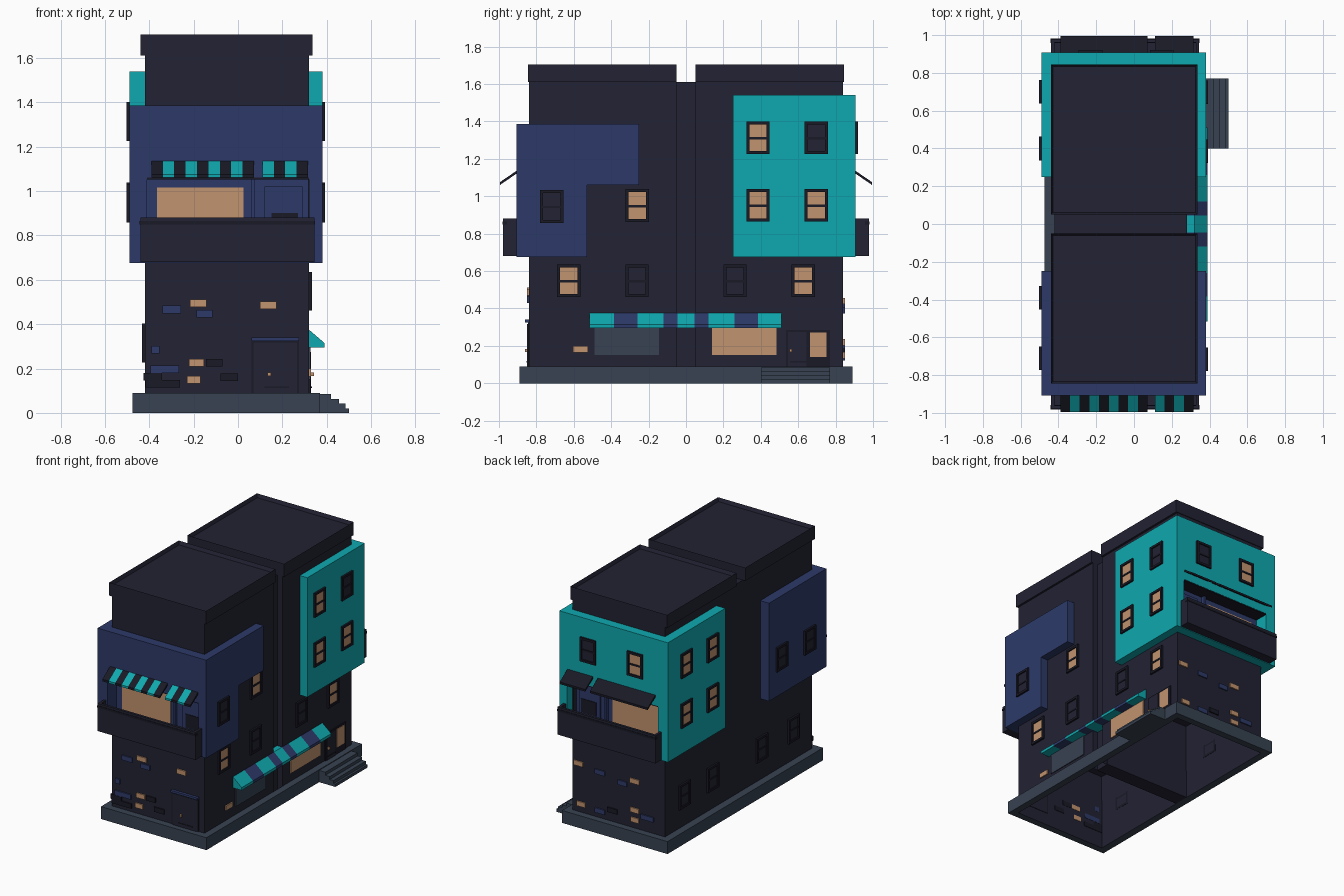
import bpy, bmesh

if "Cube" in bpy.data.objects:
    bpy.data.objects.remove(bpy.data.objects["Cube"])

def material(name, hexcol):
    m = bpy.data.materials.new(name)
    rgb = [int(hexcol[i:i + 2], 16) / 255 for i in (0, 2, 4)]
    lin = [c / 12.92 if c <= 0.04045 else ((c + 0.055) / 1.055) ** 2.4 for c in rgb]
    m.diffuse_color = (*lin, 1)
    m.use_nodes = True
    m.node_tree.nodes["Principled BSDF"].inputs["Base Color"].default_value = m.diffuse_color
    return m

MATS = [material(*a) for a in (("dark_wall", "222233"), ("black_trim", "191926"), ("navy", "2D3A69"),
                               ("teal", "0FA9AF"), ("warm_light", "C2936E"), ("slate", "374251"))]
WALL, TRIM, NAVY, TEAL, LIGHT, SLATE = range(6)

def place(face, plane, u, d, z):
    """u runs along the wall, d is the distance out from the wall plane"""
    c = plane + (d if face[0] == "+" else -d)
    return (c, u, z) if face[1] == "x" else (u, c, z)

def prism(face, plane, u0, u1, profile, mat):
    """(depth, z) profile extruded along a wall"""
    return [[place(face, plane, u, d, z) for d, z in profile] for u in (u0, u1)], mat

def plate(face, plane, u0, u1, z0, z1, d1, mat, d0=-0.005):
    return prism(face, plane, u0, u1, [(d0, z0), (d1, z0), (d1, z1), (d0, z1)], mat)

def block(x0, x1, y0, y1, z0, z1, mat):
    return prism("+x", 0, y0, y1, [(x0, z0), (x1, z0), (x1, z1), (x0, z1)], mat)

def make(name, parts):
    bm = bmesh.new()
    for (a, b), mat in parts:
        va, vb = [bm.verts.new(p) for p in a], [bm.verts.new(p) for p in b]
        n = len(va)
        fs = [bm.faces.new(va), bm.faces.new(vb[::-1])]
        fs += [bm.faces.new((va[i], vb[i], vb[(i + 1) % n], va[(i + 1) % n])) for i in range(n)]
        for f in fs:
            f.material_index = mat
    bmesh.ops.recalc_face_normals(bm, faces=bm.faces[:])
    me = bpy.data.meshes.new(name)
    bm.to_mesh(me)
    bm.free()
    for m in MATS:
        me.materials.append(m)
    ob = bpy.data.objects.new(name, me)
    bpy.context.collection.objects.link(ob)
    return ob

def inset_push(ob, up, thick, dz):
    """hollow the top or bottom face, leaving a rim"""
    bm = bmesh.new()
    bm.from_mesh(ob.data)
    bm.faces.ensure_lookup_table()
    f = [f for f in bm.faces if f.normal.z * up > 0.9]
    bmesh.ops.inset_region(bm, faces=f, thickness=thick)
    bmesh.ops.translate(bm, verts=f[0].verts[:], vec=(0, 0, dz))
    bm.to_mesh(ob.data)
    bm.free()

def cut(ob, *dims):
    c = make("cutter", [block(*dims, ob.data.polygons[0].material_index)])
    c.hide_render = True
    mod = ob.modifiers.new("cut", "BOOLEAN")
    mod.operation, mod.solver, mod.object = "DIFFERENCE", "EXACT", c
    bpy.context.view_layer.objects.active = ob
    bpy.ops.object.modifier_apply(modifier=mod.name)
    bpy.data.objects.remove(c)

def window(name, face, plane, u, z, lit):
    w, h, t = 0.0625, 0.0875, 0.016
    p = [plate(face, plane, u - w, u + w, z + h - t, z + h, 0.013, TRIM),
         plate(face, plane, u - w, u + w, z - h, z - h + t, 0.013, TRIM),
         plate(face, plane, u - w, u - w + t, z - h + t, z + h - t, 0.013, TRIM),
         plate(face, plane, u + w - t, u + w, z - h + t, z + h - t, 0.013, TRIM),
         plate(face, plane, u - w + t, u + w - t, z - 0.009, z + 0.003, 0.009, TRIM),
         plate(face, plane, u - w + t, u + w - t, z - h + t, z + h - t, 0.004, LIGHT if lit else WALL)]
    make(name, p)

# base plinth as an open ring, plus entrance steps
make("base_plinth", [block(-0.475, -0.42, -0.89, 0.89, 0, 0.09, SLATE), block(0.32, 0.37, -0.89, 0.89, 0, 0.09, SLATE),
                     block(-0.42, 0.32, -0.89, -0.84, 0, 0.09, SLATE), block(-0.42, 0.32, 0.84, 0.89, 0, 0.09, SLATE)])
make("entrance_steps", [block(0.365, x, 0.40, 0.77, 0, z, SLATE)
                        for x, z in ((0.42, 0.085), (0.455, 0.063), (0.485, 0.042), (0.5, 0.02))])

# two house blocks with roof parapets, joined by a narrow connector
for s, tag in ((-1, "front"), (1, "back")):
    y0, y1 = sorted((s * 0.05, s * 0.84))
    body = make(tag + "_house_block", [block(-0.42, 0.32, y0, y1, 0.0, 1.615, WALL)])
    inset_push(body, -1, 0.012, 0.55)
    r0, r1 = sorted((s * 0.74, s * 0.95))
    cut(body, -0.415, 0.315, *sorted((s * 0.78, s * 0.95)), 0.685, 1.07)
    roof = make(tag + "_roof_parapet", [block(-0.44, 0.335, *sorted((s * 0.05, s * 0.845)), 1.61, 1.705, WALL)])
    inset_push(roof, 1, 0.015, -0.025)

    # projecting upper bay with a loggia recess
    col, top = (NAVY, 1.385) if s < 0 else (TEAL, 1.54)
    bay = make(tag + "_bay", [block(-0.49, 0.38, *sorted((s * 0.25, s * 0.907)), 0.675, top, col)])
    cut(bay, -0.41, 0.32, *sorted((s * 0.80, s * 0.95)), 0.69, 1.06)
    if s < 0:
        cut(bay, 0.30, 0.45, -0.53, -0.2, 0.6, 1.06)
    f = "-y" if s < 0 else "+y"
    pl = s * 0.80
    make(tag + "_loggia", [plate(f, pl, -0.41, 0.32, 0.69, 1.06, 0.004, NAVY),
                           plate(f, pl, -0.41, 0.32, 1.053, 1.06, 0.105, TRIM),
                           plate(f, pl, -0.365, 0.025, 0.76, 1.015, 0.008, LIGHT),
                           plate(f, pl, 0.06, 0.075, 0.69, 1.055, 0.03, NAVY),
                           plate(f, pl, 0.12, 0.29, 0.69, 1.02, 0.012, NAVY),
                           plate(f, pl, 0.15, 0.27, 0.80, 0.90, 0.016, TRIM)])
    # balcony
    pl = s * 0.90
    make(tag + "_balcony", [plate(f, pl, -0.44, 0.345, 0.68, 0.695, 0.078, WALL),
                            plate(f, pl, -0.44, 0.345, 0.695, 0.88, 0.078, WALL, 0.06),
                            plate(f, pl, -0.44, -0.422, 0.695, 0.88, 0.06, WALL),
                            plate(f, pl, 0.327, 0.345, 0.695, 0.88, 0.06, WALL),
                            plate(f, pl, -0.443, 0.348, 0.85, 0.865, 0.081, TRIM, 0.057)])
    # two small awnings above the balcony, striped at the front
    prof = [(0, 1.14), (0.095, 1.075), (0.095, 1.06), (0, 1.125)]
    for label, u0, n, odd in (("wide", -0.39, 9, 1), ("narrow", 0.11, 4, 0)):
        make(f"{tag}_{label}_awning", [prism(f, pl, u0 + i * 0.0513, u0 + (i + 1) * 0.0513, prof,
                                             TEAL if s < 0 and i % 2 == odd else TRIM) for i in range(n)])
make("connector", [block(-0.42, 0.28, -0.055, 0.055, 0, 1.61, WALL)])

# windows: wall face, plane, position along wall, height, lit
for i, w in enumerate((
        ("+x", 0.38, 0.385, 1.313, 1), ("+x", 0.38, 0.697, 1.313, 0), ("+x", 0.38, 0.385, 0.952, 1),
        ("+x", 0.38, 0.697, 0.952, 1), ("+x", 0.38, -0.717, 0.945, 0), ("+x", 0.32, -0.26, 0.95, 1),
        ("+x", 0.32, -0.626, 0.548, 1), ("+x", 0.32, -0.262, 0.548, 0), ("+x", 0.32, 0.262, 0.548, 0),
        ("+x", 0.32, 0.626, 0.548, 1), ("-x", -0.49, 0.4, 1.313, 1), ("-x", -0.49, 0.7, 1.313, 1),
        ("-x", -0.49, 0.4, 0.952, 1), ("-x", -0.49, 0.7, 0.952, 1), ("-x", -0.49, -0.39, 0.945, 0),
        ("-x", -0.49, -0.71, 0.945, 0), ("-x", -0.42, 0.626, 0.315, 0), ("-x", -0.42, 0.3, 0.315, 0),
        ("-x", -0.42, -0.262, 0.315, 0), ("-x", -0.42, -0.626, 0.315, 0),
        ("+y", 0.907, -0.23, 1.313, 1), ("+y", 0.907, 0.147, 1.313, 0))):
    window(f"window_{i + 1}", *w)

# shop front: display windows, entrance door and striped awning
make("shop_windows", [plate("+x", 0.32, -0.49, -0.145, 0.15, 0.30, 0.006, SLATE),
                      plate("+x", 0.32, 0.14, 0.485, 0.15, 0.30, 0.006, LIGHT)])
make("shop_door", [plate("+x", 0.32, 0.535, 0.77, 0.09, 0.285, 0.006, TRIM),
                   plate("+x", 0.32, 0.545, 0.645, 0.09, 0.275, 0.010, WALL),
                   plate("+x", 0.32, 0.555, 0.645, 0.112, 0.118, 0.013, TRIM),
                   plate("+x", 0.32, 0.662, 0.75, 0.14, 0.272, 0.010, LIGHT),
                   plate("+x", 0.32, 0.553, 0.568, 0.167, 0.183, 0.022, LIGHT)])
ys = [-0.515, -0.385, -0.26, -0.12, -0.045, 0.045, 0.12, 0.26, 0.385, 0.51]
make("shop_awning", [prism("+x", 0.32, a, b, [(-0.04, 0.295), (0.07, 0.295), (0.07, 0.315), (0, 0.375), (-0.04, 0.375)],
                           NAVY if i % 2 else TEAL) for i, (a, b) in enumerate(zip(ys, ys[1:]))])

# front door with lintel and knob
make("front_door", [plate("-y", -0.84, 0.06, 0.275, 0.09, 0.325, 0.006, TRIM),
                    plate("-y", -0.84, 0.07, 0.265, 0.09, 0.318, 0.010, WALL),
                    plate("-y", -0.84, 0.12, 0.23, 0.112, 0.118, 0.013, TRIM),
                    plate("-y", -0.84, 0.06, 0.275, 0.325, 0.34, 0.02, NAVY),
                    plate("-y", -0.84, 0.133, 0.148, 0.167, 0.183, 0.022, LIGHT)])

# loose accent bricks: centre along wall, height, half width, colour
front = [(-0.18, 0.495, 0.037, LIGHT), (0.137, 0.485, 0.037, LIGHT), (-0.187, 0.225, 0.034, LIGHT),
         (-0.2, 0.15, 0.03, LIGHT), (-0.298, 0.466, 0.042, NAVY), (-0.15, 0.447, 0.036, NAVY),
         (-0.372, 0.284, 0.018, NAVY), (-0.33, 0.197, 0.064, NAVY), (-0.107, 0.225, 0.037, TRIM),
         (-0.04, 0.16, 0.04, TRIM), (-0.34, 0.132, 0.078, TRIM), (-0.385, 0.162, 0.042, TRIM)]
back = [(0.27, 0.44, 0.037, LIGHT), (-0.18, 0.43, 0.037, LIGHT), (0.25, 0.15, 0.034, LIGHT),
        (-0.18, 0.22, 0.034, LIGHT), (-0.18, 0.15, 0.032, LIGHT), (0.1, 0.42, 0.04, NAVY),
        (-0.08, 0.39, 0.036, NAVY), (0.1, 0.14, 0.04, NAVY), (-0.28, 0.19, 0.05, NAVY), (0.0, 0.17, 0.04, TRIM)]
for name, f, pl, rows in (("front_bricks", "-y", -0.84, front), ("back_bricks", "+y", 0.84, back),
                          ("side_brick", "+x", 0.32, [(-0.565, 0.182, 0.04, LIGHT)])):
    make(name, [plate(f, pl, u - w, u + w, z - 0.017, z + 0.017, 0.009, m) for u, z, w, m in rows])
